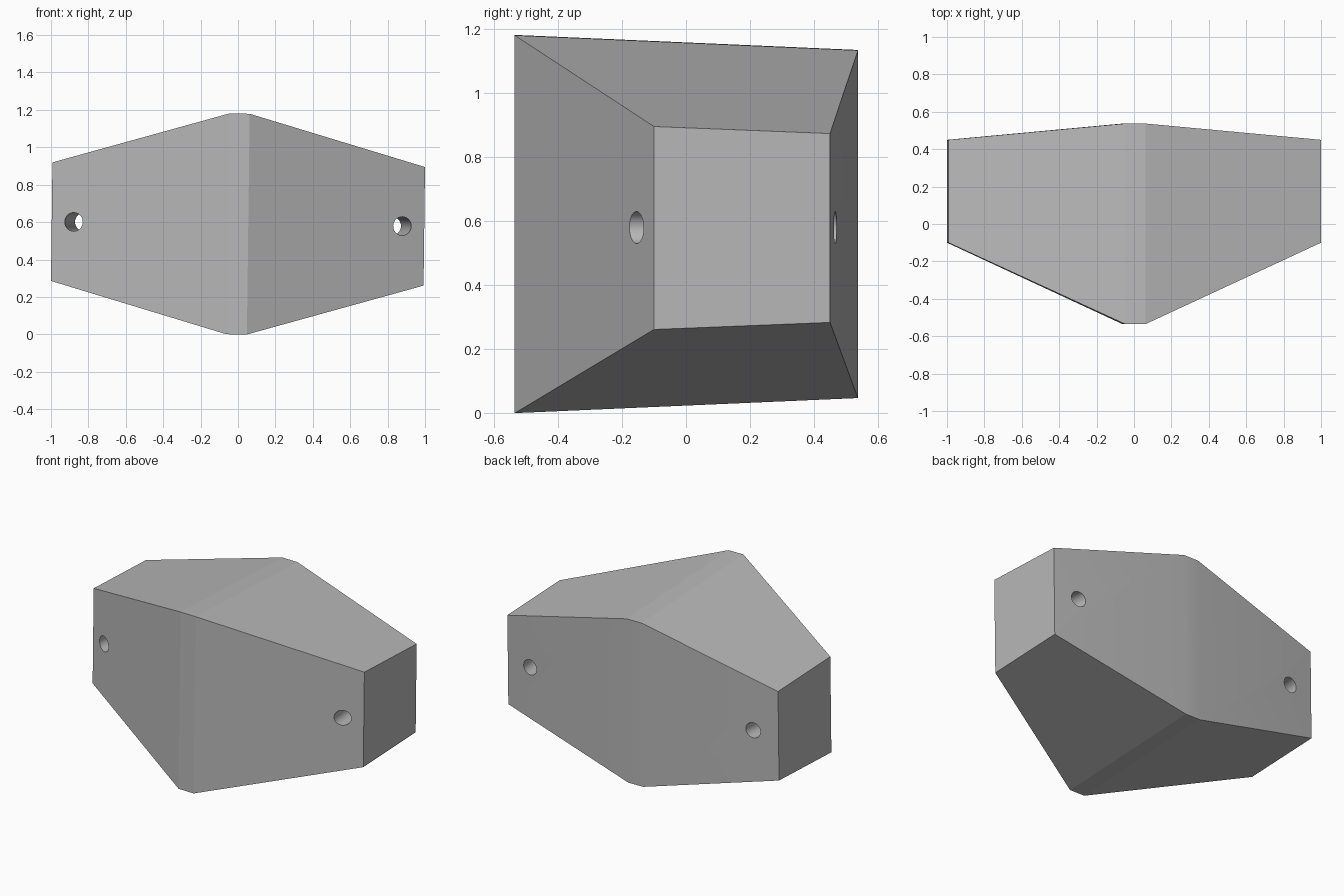
import bpy, bmesh, math
from mathutils import Matrix, Vector

if "Cube" in bpy.data.objects:
    bpy.data.objects.remove(bpy.data.objects["Cube"])

grey = bpy.data.materials.new("mid_grey")
grey.use_nodes = True
grey.diffuse_color = (0.48, 0.48, 0.48, 1)
grey.node_tree.nodes["Principled BSDF"].inputs["Base Color"].default_value = (0.48, 0.48, 0.48, 1)

END_X, RIDGE_X, MID_Z = 0.996, 0.055, 0.59
TILT = 0.0125                      # slight roll about the y axis


def section(x, front_y, front_half, back_y, back_half):
    """Four-cornered cross-section across the block, centred on z = 0."""
    return [Vector(c) for c in ((x, front_y, -front_half), (x, back_y, -back_half),
                                (x, back_y, back_half), (x, front_y, front_half))]


def make_object(name, bm):
    bmesh.ops.recalc_face_normals(bm, faces=bm.faces)
    mesh = bpy.data.meshes.new(name)
    bm.to_mesh(mesh)
    bm.free()
    mesh.materials.append(grey)
    obj = bpy.data.objects.new(name, mesh)
    bpy.context.collection.objects.link(obj)
    return obj


# Wedge block: small ends, tall deep middle with a narrow flat ridge
bm = bmesh.new()
end = (-0.10, 0.317, 0.45, 0.295)
ridge = (-0.535, 0.59, 0.537, 0.543)
rings = [[bm.verts.new(c) for c in section(x, *size)]
         for x, size in ((-END_X, end), (-RIDGE_X, ridge), (RIDGE_X, ridge), (END_X, end))]
for a, b in zip(rings, rings[1:]):
    for i in range(4):
        j = (i + 1) % 4
        bm.faces.new((a[i], a[j], b[j], b[i]))
bm.faces.new(rings[0])
bm.faces.new(rings[-1])
block = make_object("wedge_block", bm)

# Bolt holes: one near each end, square to the sloping back face
lean = math.atan2(ridge[2] - end[2], END_X - RIDGE_X)
for side in (-1, 1):
    bm = bmesh.new()
    place = (Matrix.Translation((side * 0.85, 0.15, 0))
             @ Matrix.Rotation(side * lean, 4, 'Z')
             @ Matrix.Rotation(math.pi / 2, 4, 'X'))
    bmesh.ops.create_cone(bm, cap_ends=True, segments=32, radius1=0.05,
                          radius2=0.05, depth=1.4, matrix=place)
    # the bore leans towards the middle at the back
    cutter = make_object("hole_cutter", bm)
    cutter.hide_render = True
    mod = block.modifiers.new("bolt_hole", 'BOOLEAN')
    mod.operation = 'DIFFERENCE'
    mod.solver = 'EXACT'
    mod.object = cutter
    bpy.context.view_layer.objects.active = block
    bpy.ops.object.modifier_apply(modifier=mod.name)
    bpy.data.objects.remove(cutter)

# Set the block on the ground with its slight roll
block.data.transform(Matrix.Translation((0, 0, MID_Z)) @ Matrix.Rotation(TILT, 4, 'Y'))
bpy.ops.object.select_all(action='DESELECT')
block.select_set(True)
bpy.context.view_layer.objects.active = block
bpy.ops.object.shade_smooth_by_angle(angle=math.radians(15))
